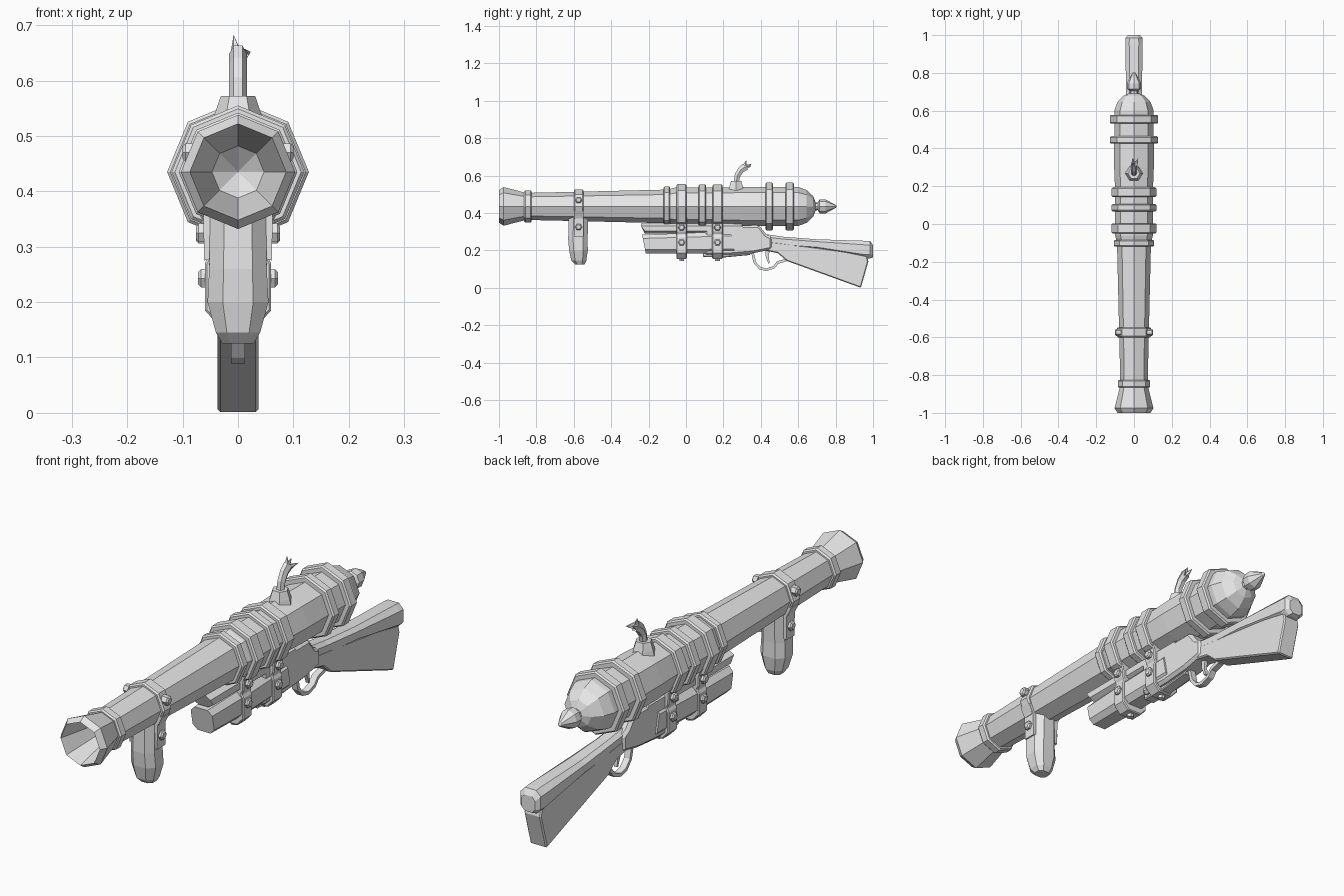
import bpy, bmesh, math
from mathutils import Vector

if "Cube" in bpy.data.objects:
    bpy.data.objects.remove(bpy.data.objects["Cube"])

grey = bpy.data.materials.new("plain_grey")
grey.diffuse_color = (0.8, 0.8, 0.8, 1)
grey.use_nodes = True
grey.node_tree.nodes["Principled BSDF"].inputs["Base Color"].default_value = grey.diffuse_color
CZ = 0.435  # height of the main barrel axis


def finish(name, bm, bevel=0):
    bmesh.ops.recalc_face_normals(bm, faces=bm.faces[:])
    me = bpy.data.meshes.new(name)
    bm.to_mesh(me)
    bm.free()
    me.materials.append(grey)
    ob = bpy.data.objects.new(name, me)
    bpy.context.collection.objects.link(ob)
    if bevel:
        m = ob.modifiers.new("bevel", 'BEVEL')
        m.width = bevel
        m.segments = 1
        m.limit_method = 'ANGLE'
        m.angle_limit = math.radians(50)
    return ob


def loft(name, rings, caps=True, bevel=0):
    """Skin a list of equal-length point rings."""
    bm = bmesh.new()
    vs = [[bm.verts.new(p) for p in r] for r in rings]
    n = len(rings[0])
    for a, b in zip(vs, vs[1:]):
        for i in range(n):
            j = (i + 1) % n
            bm.faces.new((a[i], a[j], b[j], b[i]))
    if caps:
        bm.faces.new(vs[0])
        bm.faces.new(vs[-1])
    bmesh.ops.remove_doubles(bm, verts=bm.verts[:], dist=1e-5)
    return finish(name, bm, bevel)


def revolve(name, profile, n=8, zc=CZ, caps=False):
    """Turn (y, radius) points about the barrel axis."""
    rings = [[(r * math.cos(2 * math.pi * i / n), y, zc + r * math.sin(2 * math.pi * i / n))
              for i in range(n)] for y, r in profile]
    return loft(name, rings, caps)


def side_prism(name, poly, hx, bevel=0.008):
    """Extrude a (y, z) side outline across x."""
    return loft(name, [[(x, y, z) for y, z in poly] for x in (-hx, hx)], True, bevel)


def cross_prism(name, half, y0, y1, bevel=0):
    """Extrude a mirrored (x, z) outline along y."""
    pts = half + [(-x, z) for x, z in reversed(half)]
    return loft(name, [[(x, y, z) for x, z in pts] for y in (y0, y1)], True, bevel)


def oct_pts(hx, hv, cut=0.5):
    return [(hx, -hv * cut), (hx, hv * cut), (hx * cut, hv), (-hx * cut, hv),
            (-hx, hv * cut), (-hx, -hv * cut), (-hx * cut, -hv), (hx * cut, -hv)]


def bolts(name, x, y, z, r=0.019):
    """Mirrored pair of hexagonal bolt heads."""
    for side, s in (("right", 1), ("left", -1)):
        rings = [[(s * xx, y + rr * math.cos(math.pi * i / 3), z + rr * math.sin(math.pi * i / 3))
                  for i in range(6)] for xx, rr in ((x - 0.03, r), (x - 0.005, r), (x, r * 0.65))]
        loft(f"{name}_{side}", rings)


# Main barrel: funnel mouth, flared muzzle, tapered tube, thick breech, domed end
revolve("barrel", [(-0.79, 0), (-0.83, 0.047), (-0.985, 0.083), (-1.0, 0.087), (-0.975, 0.103),
                   (-0.865, 0.075), (-0.82, 0.073), (-0.6, 0.078), (-0.1, 0.09), (-0.06, 0.1),
                   (0.2, 0.101), (0.3, 0.105), (0.6, 0.104), (0.645, 0.088), (0.68, 0.055), (0.692, 0.025),
                   (0.692, 0)])

# End knob
revolve("end_knob", [(0.685, 0.022), (0.705, 0.02), (0.715, 0.038), (0.745, 0.038),
                     (0.80, 0.008), (0.806, 0)])

# Hoops around the barrel
for i, (y0, y1, r) in enumerate([(-0.865, -0.825, 0.086), (-0.6, -0.548, 0.091), (-0.12, -0.085, 0.107),
                                 (-0.05, 0.003, 0.12), (0.067, 0.107, 0.118), (0.142, 0.195, 0.118),
                                 (0.425, 0.465, 0.128), (0.532, 0.577, 0.128)]):
    revolve(f"hoop_{i + 1}", [(y0, r - 0.03), (y0, r - 0.006), (y0 + 0.006, r),
                              (y1 - 0.006, r), (y1, r - 0.006), (y1, r - 0.03)])

# Front grip with its side straps
rings = []
for z, yc, hy, hx in [(0.38, -0.575, 0.052, 0.05), (0.26, -0.578, 0.052, 0.052), (0.20, -0.575, 0.05, 0.055),
                      (0.145, -0.573, 0.04, 0.04), (0.125, -0.568, 0.025, 0.028)]:
    rings.append([(x, yc + y, z) for x, y in oct_pts(hx, hy)])
loft("front_grip", rings)
for side, s in (("right", 1), ("left", -1)):
    loft(f"grip_strap_{side}", [[(s * x, y, z) for x, z in ((0.03, 0.285), (0.061, 0.275), (0.063, 0.37),
                                                           (0.083, 0.41), (0.03, 0.41))]
                                for y in (-0.6, -0.548)])
bolts("grip_bolt_upper", 0.1, -0.574, 0.47)
bolts("grip_bolt_lower", 0.076, -0.574, 0.325)

# Underslung gun: upper tube, fore-end and receiver
loft("gun_tube", [[(x, y + (0.317 + v < 0.317) * 0.02, 0.317 + v) for x, v in oct_pts(0.045, hv)]
                  for y, hv in ((-0.24, 0.027), (0.3, 0.027))])
loft("fore_end", [[(x, y - v * 0.2, zc + v) for x, v in oct_pts(hx, hv, 0.6)]
                  for y, zc, hv, hx in ((-0.225, 0.234, 0.05, 0.048), (0.0, 0.237, 0.055, 0.054),
                                        (0.25, 0.243, 0.058, 0.052))])
side_prism("receiver", [(0.1, 0.175), (0.1, 0.33), (0.39, 0.335), (0.43, 0.285), (0.46, 0.27),
                        (0.46, 0.205), (0.36, 0.185), (0.24, 0.175)], 0.045, 0.012)
side_prism("belly_plate", [(0.09, 0.165), (0.09, 0.2), (0.36, 0.2), (0.34, 0.175), (0.2, 0.162)], 0.025, 0.004)

# Straps that hold the gun under the barrel
for i, (y0, y1) in enumerate([(-0.052, 0.005), (0.14, 0.197)]):
    cross_prism(f"gun_strap_{i + 1}", [(0.032, 0.155), (0.06, 0.185), (0.06, 0.27), (0.052, 0.285),
                                       (0.06, 0.3), (0.062, 0.34), (0.083, 0.38)], y0, y1, 0.004)
    yc = (y0 + y1) / 2
    bolts(f"strap_bolt_upper_{i + 1}", 0.076, yc, 0.322)
    bolts(f"strap_bolt_lower_{i + 1}", 0.072, yc, 0.243)
    loft(f"strap_bolt_bottom_{i + 1}", [[(r * math.cos(math.pi * k / 3), yc + r * math.sin(math.pi * k / 3), z)
                                         for k in range(6)] for z, r in ((0.17, 0.016), (0.143, 0.014))])

# Shoulder stock: wide comb above a flat lower block
loft("stock_comb", [[(x, y, zc + v) for x, v in oct_pts(hx, hv, 0.55)]
                    for y, zc, hv, hx in ((0.4, 0.255, 0.035, 0.036), (0.52, 0.245, 0.028, 0.036),
                                          (0.7, 0.232, 0.027, 0.042), (0.96, 0.203, 0.048, 0.046),
                                          (0.985, 0.203, 0.046, 0.045), (1.0, 0.195, 0.032, 0.03))])
side_prism("stock_block", [(0.42, 0.25), (0.55, 0.235), (0.965, 0.18), (0.975, 0.14), (0.935, 0.0),
                           (0.54, 0.143), (0.49, 0.185), (0.42, 0.2)], 0.037, 0.005)

# Trigger guard loop and trigger
path = [(0.355, 0.19), (0.368, 0.135), (0.395, 0.105), (0.43, 0.096), (0.47, 0.11), (0.49, 0.135), (0.535, 0.148)]
rings = []
for i, p in enumerate(path):
    a, b = Vector(path[max(i - 1, 0)]), Vector(path[min(i + 1, len(path) - 1)])
    t = (b - a).normalized()
    n = Vector((-t.y, t.x)) * 0.007
    rings.append([(x, p[0] + k * n.x, p[1] + k * n.y) for x, k in ((-0.013, -1), (0.013, -1), (0.013, 1), (-0.013, 1))])
loft("trigger_guard", rings)
side_prism("trigger", [(0.425, 0.21), (0.425, 0.17), (0.44, 0.13), (0.447, 0.132), (0.442, 0.17), (0.45, 0.21)],
           0.007, 0)


# Fuse socket and bent, split fuse
def hex_ring(x, y, z, r, n=6, tilt=0.0):
    return [(x + r * math.cos(2 * math.pi * i / n), y + r * math.sin(2 * math.pi * i / n),
             z - tilt * r * math.sin(2 * math.pi * i / n)) for i in range(n)]


loft("fuse_socket", [hex_ring(0, 0.268, 0.515, 0.048), hex_ring(0, 0.268, 0.54, 0.042), hex_ring(0, 0.268, 0.572, 0.031)])
loft("fuse", [hex_ring(0, 0.268, 0.56, 0.016), hex_ring(0, 0.275, 0.6, 0.016, tilt=0.4),
              hex_ring(0, 0.293, 0.63, 0.016, tilt=0.8), hex_ring(0, 0.318, 0.648, 0.016, tilt=1.1)])
for i, tip in enumerate([(-0.008, 0.322, 0.683), (0.023, 0.35, 0.652), (-0.008, 0.352, 0.662)]):
    base = hex_ring(tip[0] * 0.35, 0.315, 0.646, 0.011, tilt=1.1)
    loft(f"fuse_strand_{i + 1}", [base, [tip] * 6], False)
